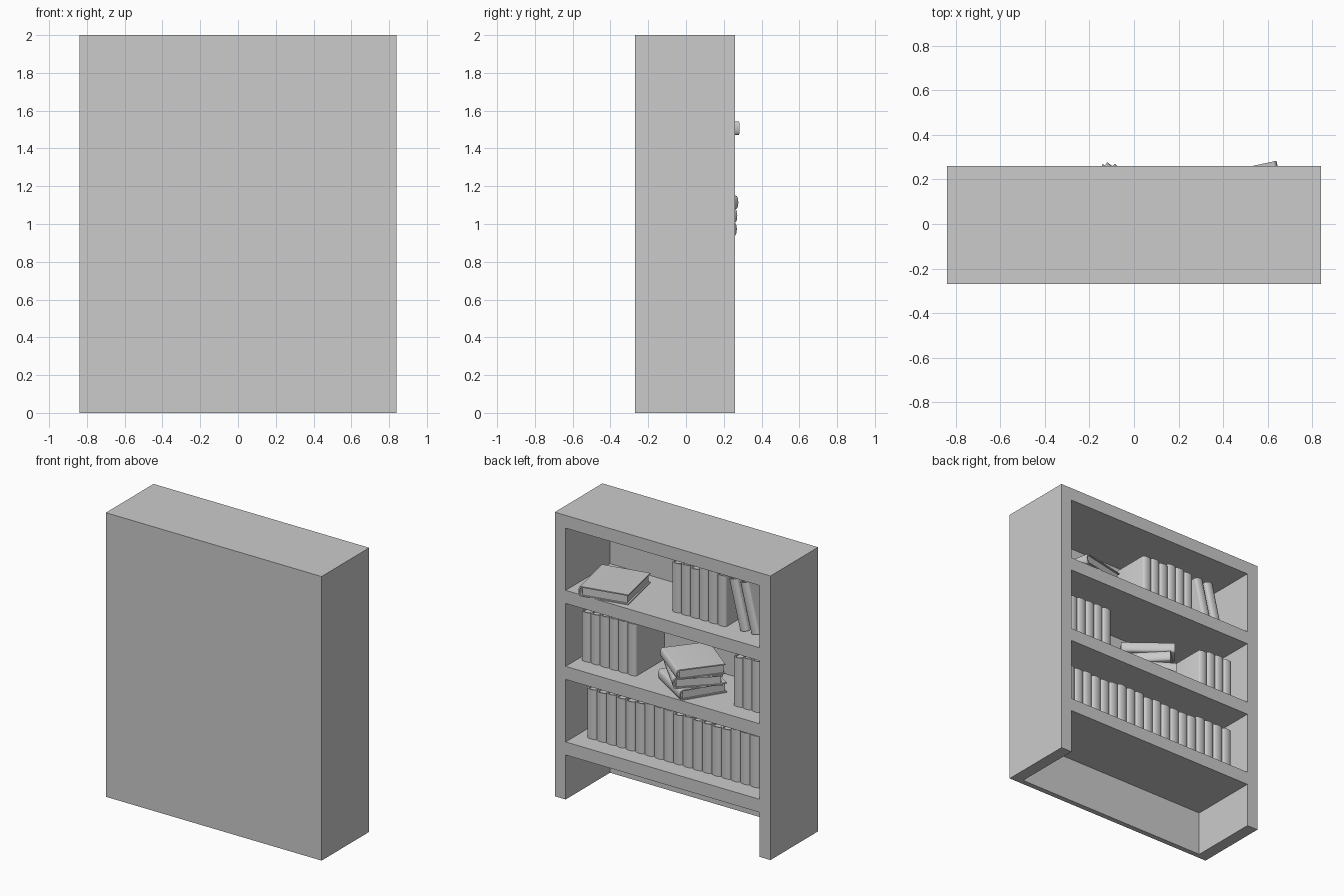
import bpy, bmesh, math, random
from mathutils import Matrix, Vector

random.seed(4)
if "Cube" in bpy.data.objects:
    bpy.data.objects.remove(bpy.data.objects["Cube"])

grey = bpy.data.materials.new("plain grey")
grey.use_nodes = True
COLOUR = (0.6, 0.6, 0.6, 1)
grey.diffuse_color = COLOUR
grey.node_tree.nodes["Principled BSDF"].inputs["Base Color"].default_value = COLOUR


def finish(name, bm):
    bmesh.ops.recalc_face_normals(bm, faces=bm.faces)
    mesh = bpy.data.meshes.new(name)
    bm.to_mesh(mesh)
    bm.free()
    mesh.materials.append(grey)
    obj = bpy.data.objects.new(name, mesh)
    bpy.context.collection.objects.link(obj)
    return obj


def add_box(bm, lo, hi):
    lo, hi = Vector(lo), Vector(hi)
    place = Matrix.Translation((lo + hi) / 2) @ Matrix.Diagonal((*(hi - lo), 1))
    bmesh.ops.create_cube(bm, size=1, matrix=place)


def box(name, lo, hi):
    bm = bmesh.new()
    add_box(bm, lo, hi)
    return finish(name, bm)


def book(name, thick, height, depth, place):
    """Hardback: spine bulges to +y, pages run to -y, stands on z = 0."""
    board, bulge, lip, steps = 0.008, 0.016, 0.01, 8
    half = thick / 2

    def arc(width, base):
        angles = [math.pi * i / steps for i in range(steps + 1)]
        return [(width * math.cos(a), base + bulge * math.sin(a)) for a in angles]

    # C-shaped cover: outer loop, then back along the inside
    outline = [(half, -depth)] + arc(half, 0) + [(-half, -depth)]
    inner = half - board
    outline += [(-inner, -depth)] + arc(inner, -board)[::-1] + [(inner, -depth)]
    bm = bmesh.new()
    face = bm.faces.new([bm.verts.new((x, y, 0)) for x, y in outline])
    lift = bmesh.ops.extrude_face_region(bm, geom=[face])["geom"]
    bmesh.ops.translate(bm, vec=(0, 0, height),
                        verts=[v for v in lift if isinstance(v, bmesh.types.BMVert)])
    # page block
    add_box(bm, (-inner, -depth + lip, lip), (inner, -board, height - lip))
    obj = finish(name, bm)
    obj.matrix_world = place
    bpy.ops.object.select_all(action='DESELECT')
    obj.select_set(True)
    bpy.context.view_layer.objects.active = obj
    bpy.ops.object.shade_smooth_by_angle(angle=math.radians(40))
    return obj


THICK, TALL, DEEP, SPINE_Y = 0.071, 0.355, 0.31, 0.115


def book_row(name, start, end, count, z):
    pitch = (start - end) / count
    for i in range(count):
        tall = TALL + random.uniform(-0.012, 0.012)
        x = start - pitch * (i + 0.5)
        book(f"{name}_{i + 1}", pitch * 0.98, tall, DEEP,
             Matrix.Translation((x, SPINE_Y, z)))


def flat_book(name, x, y, z, turn, tall=TALL, deep=DEEP):
    lay = (Matrix.Translation((x, y, z + THICK / 2))
           @ Matrix.Rotation(math.radians(turn), 4, 'Z')
           @ Matrix.Rotation(math.pi / 2, 4, 'Y')
           @ Matrix.Translation((0, deep / 2, -tall / 2)))
    book(name, THICK, tall, deep, lay)


# Cabinet, open towards +y
W, IN, FRONT, PANEL, OPEN = 0.84, 0.755, -0.27, -0.233, 0.26
box("closed_panel", (-W, FRONT, 0), (W, PANEL, 2))
box("top_board", (-W, PANEL, 1.91), (W, OPEN, 2))
for side, sign in (("left", 1), ("right", -1)):
    xs = sorted((sign * IN, sign * W))
    box(f"{side}_side", (xs[0], PANEL, 0), (xs[1], OPEN, 1.91))
LOW, MID, HIGH = 0.405, 0.937, 1.472
for name, z in (("low_shelf", LOW), ("middle_shelf", MID), ("high_shelf", HIGH)):
    box(name, (-IN, PANEL, z - 0.092), (IN, OPEN, z))

# Upright books
book_row("low_book", 0.685, -0.73, 19, LOW)
book_row("middle_left_book", 0.73, 0.3, 6, MID)
book_row("middle_right_book", -0.455, -0.735, 4, MID)
book_row("high_book", 0.025, -0.4, 6, HIGH)

# Leaning books
for i, x in enumerate((-0.505, -0.592)):
    tilt = Matrix.Rotation(math.radians(14), 4, 'Y')
    book(f"leaning_book_{i + 1}", 0.066, TALL, DEEP,
         Matrix.Translation((x - 0.033, SPINE_Y, HIGH + 0.008)) @ tilt)

# Lying books
flat_book("lying_book", 0.5, 0.07, HIGH, -78, 0.36, 0.33)
for i, (x, y, turn) in enumerate(((-0.08, 0.03, -32), (-0.085, 0.025, -46),
                                  (-0.085, 0.033, -38))):
    flat_book(f"stacked_book_{i + 1}", x, y, MID + i * THICK, turn)
